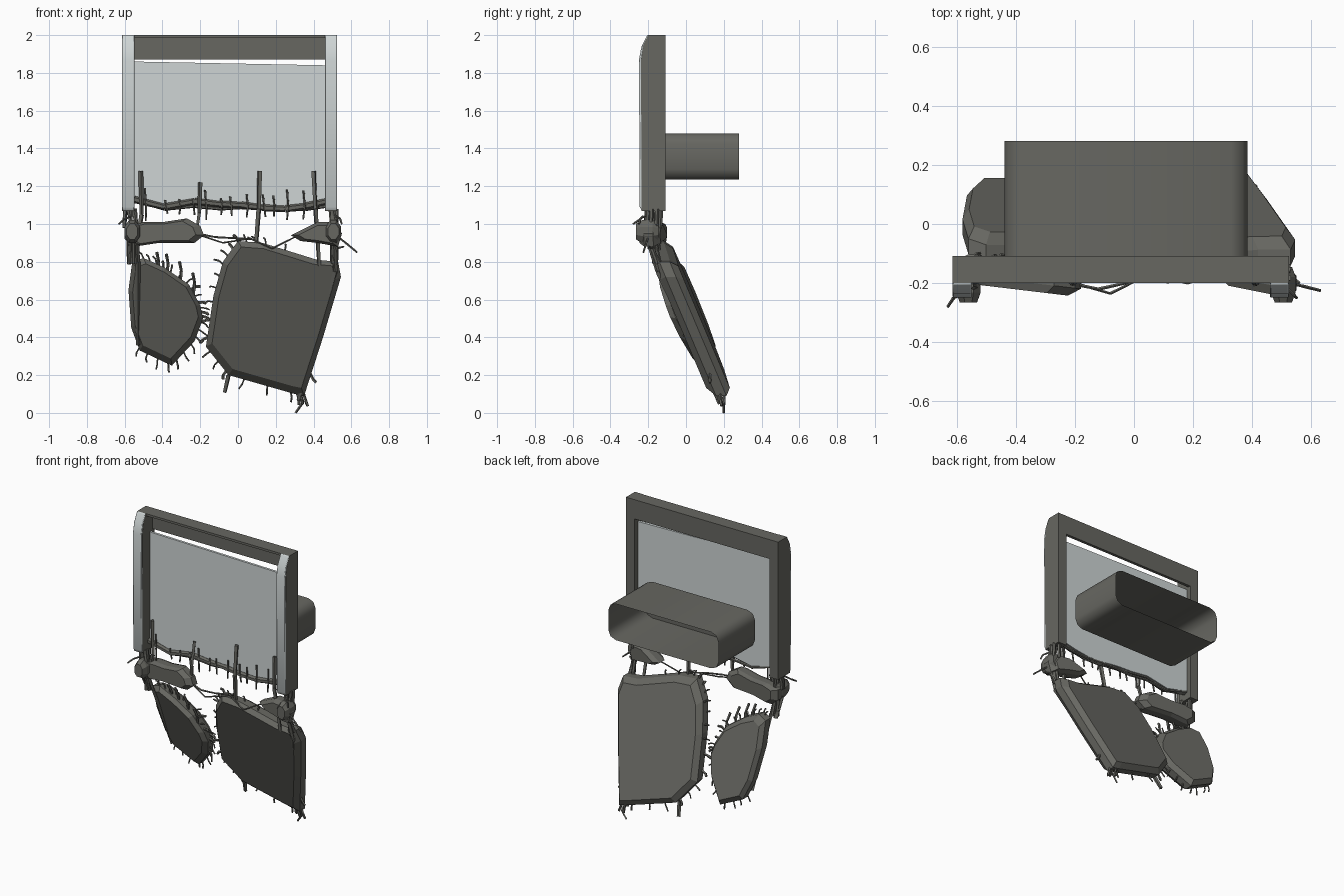
import bpy, bmesh, math, random
from mathutils import Vector, Matrix

if "Cube" in bpy.data.objects:
    bpy.data.objects.remove(bpy.data.objects["Cube"])

random.seed(4)


def material(name, col):
    m = bpy.data.materials.new(name)
    m.diffuse_color = (*col, 1)
    m.use_nodes = True
    m.node_tree.nodes["Principled BSDF"].inputs["Base Color"].default_value = m.diffuse_color
    return m


DARK = material("dark grey metal", (0.135, 0.135, 0.12))
LIGHT = material("pale grey screen", (0.62, 0.665, 0.665))


def finish(name, bm, mat, smooth=False):
    bmesh.ops.recalc_face_normals(bm, faces=bm.faces[:])
    me = bpy.data.meshes.new(name)
    bm.to_mesh(me)
    bm.free()
    me.materials.append(mat)
    ob = bpy.data.objects.new(name, me)
    bpy.context.collection.objects.link(ob)
    if smooth:
        bpy.context.view_layer.objects.active = ob
        ob.select_set(True)
        bpy.ops.object.shade_smooth_by_angle(angle=math.radians(50))
        ob.select_set(False)
    return ob


def prism(name, pts, shift, mat, smooth=False, open_back=False):
    """Extrude a closed 3D polygon along shift."""
    bm = bmesh.new()
    f = bm.faces.new([bm.verts.new(p) for p in pts])
    r = bmesh.ops.extrude_face_region(bm, geom=[f])
    bmesh.ops.translate(bm, vec=shift, verts=[v for v in r["geom"] if isinstance(v, bmesh.types.BMVert)])
    if open_back:
        bmesh.ops.delete(bm, geom=[f for f in bm.faces if len(f.verts) > 4 and f.calc_center_median().y > .1],
                         context="FACES_ONLY")
    return finish(name, bm, mat, smooth)


def box(name, lo, hi, mat):
    x0, y0, z0 = lo
    x1, y1, z1 = hi
    return prism(name, [(x0, y0, z0), (x1, y0, z0), (x1, y0, z1), (x0, y0, z1)], (0, y1 - y0, 0), mat)


def slab(name, outline, ymid, th, inset=0.88):
    """Bevelled broken plate: (x, z) outline lying on the surface y = ymid(x, z)."""
    bm = bmesh.new()
    n = len(outline)
    cx = sum(p[0] for p in outline) / n
    cz = sum(p[1] for p in outline) / n
    rings = []
    for s, d in ((inset, -0.5), (1, -0.22), (1, 0.22), (inset, 0.5)):
        ring = []
        for x, z in outline:
            x, z = cx + (x - cx) * s, cz + (z - cz) * s
            ring.append(bm.verts.new((x, ymid(x, z) + d * th, z)))
        rings.append(ring)
    for a, b in zip(rings, rings[1:]):
        for i in range(n):
            j = (i + 1) % n
            bm.faces.new((a[i], a[j], b[j], b[i]))
    bm.faces.new(rings[0])
    bm.faces.new(rings[-1])
    return finish(name, bm, DARK)


def rods(name, paths, sides=5):
    """Thin bars along lists of points: [(points, radius), ...]."""
    bm = bmesh.new()
    for pts, r in paths:
        for a, b in zip(pts, pts[1:]):
            a, b = Vector(a), Vector(b)
            d = b - a
            m = Matrix.Translation((a + b) / 2) @ d.to_track_quat("Z", "Y").to_matrix().to_4x4()
            bmesh.ops.create_cone(bm, cap_ends=True, segments=sides, radius1=r, radius2=r * 0.85,
                                  depth=d.length, matrix=m)
    return finish(name, bm, DARK)


def edge_spikes(name, outline, ymid, count, keep):
    """Torn reinforcement stubs pointing out of a plate's edge."""
    n = len(outline)
    cx = sum(p[0] for p in outline) / n
    cz = sum(p[1] for p in outline) / n
    out = []
    for k in range(count):
        t = k / count * n
        i = int(t)
        (x0, z0), (x1, z1) = outline[i], outline[(i + 1) % n]
        x, z = x0 + (x1 - x0) * (t - i), z0 + (z1 - z0) * (t - i)
        if not keep(x, z):
            continue
        d = Vector((x - cx, 0, z - cz)).normalized()
        a = Vector((x, ymid(x, z) + random.uniform(-.02, .02), z))
        mid = a + d * 0.025
        tip = mid + d * random.uniform(.01, .025) + Vector((random.uniform(-.012, .012), random.uniform(-.01, .01), -.008))
        out.append(([a - d * 0.02, mid, tip], random.choice((.005, .006, .009))))
    rods(name, out)


# Frame: posts with pale front trims, sloping back at the top
for side, x0 in (("left", -0.613), ("right", 0.46)):
    prism(side + "_post", [(x0, -.108, 1.07), (x0, -.235, 1.07), (x0, -.238, 1.87), (x0, -.225, 1.95),
                           (x0, -.2, 2), (x0, -.108, 2)], (.064, 0, 0), DARK)
    trim = prism(side + "_trim", [(x0, -.232, 1.07), (x0, -.245, 1.09), (x0, -.249, 1.87), (x0, -.236, 1.94),
                                  (x0, -.205, 2), (x0, -.196, 2), (x0, -.225, 1.94), (x0, -.236, 1.87)],
                 (.064, 0, 0), LIGHT, True)
    b = trim.modifiers.new("soft", "BEVEL")
    b.width, b.segments, b.limit_method = 0.006, 2, "ANGLE"
    b.angle_limit = math.radians(50)
box("top_rail", (-.55, -.128, 1.87), (.47, -.108, 2), DARK)
box("top_cap", (-.55, -.2, 1.985), (.47, -.125, 2), DARK)

# Screen with a torn lower edge
tear = [(-.55, 1.13), (-.39, 1.09), (-.23, 1.12), (-.1, 1.105), (.02, 1.10), (.14, 1.085), (.25, 1.08),
        (.36, 1.095), (.47, 1.12)]
prism("screen", [(x, -.158, z) for x, z in tear] + [(.47, -.158, 1.84), (-.55, -.158, 1.86)], (0, .016, 0), LIGHT)
rods("torn_edge", [([(x, -.165, z) for x, z in tear], .019),
                   ([(x, -.15, z - .015 + .012 * math.sin(9 * x)) for x, z in tear], .01)], 6)

# Rear housing: sleeve with cut corners, open at the back
hx, hz, r = 0.411, 0.1225, 0.055
section = []
for k, (sx, sz) in enumerate(((1, 1), (-1, 1), (-1, -1), (1, -1))):
    for s in range(3):
        a = math.radians(90 * k + 45 * s)
        section.append((-.0275 + sx * (hx - r) + r * math.cos(a), -.11, 1.3575 + sz * (hz - r) + r * math.sin(a)))
prism("rear_housing", section, (0, .391, 0), DARK, True, open_back=True)


# Hanging broken plates, each slightly turned
def hang(x, z):
    return -0.125 + (0.85 - z) * 0.415


def hang_left(x, z):
    return hang(x, z) - .2 * (x + .42)


def hang_right(x, z):
    return hang(x, z) - .03 * (x - .22)


left = [(-.56, .8), (-.5, .82), (-.39, .77), (-.26, .68), (-.2, .57), (-.185, .5), (-.23, .38), (-.35, .25),
        (-.52, .33), (-.565, .45), (-.58, .65)]
right = [(0, .91), (.13, .9), (.42, .81), (.53, .8), (.545, .72), (.45, .4), (.35, .09), (.3, .1), (-.05, .2),
         (-.17, .35), (-.13, .62), (-.08, .8)]
slab("left_hanging_plate", left, hang_left, .12)
slab("right_hanging_plate", right, hang_right, .125, .91)
edge_spikes("left_plate_spikes", left, hang_left, 34, lambda x, z: x > -.53)
edge_spikes("right_plate_spikes", right, hang_right, 34, lambda x, z: x < .34 or z < .3)

# Broken chunks between frame and plates, with knuckles at the outer ends
chunk_l = [(-.6, .99), (-.52, 1.01), (-.4, 1.01), (-.27, 1.03), (-.2, .99), (-.18, .94), (-.23, .9), (-.42, .9),
           (-.55, .88), (-.6, .92)]
chunk_r = [(.28, .94), (.34, .97), (.42, 1.01), (.51, 1.01), (.55, .95), (.53, .88), (.42, .9), (.33, .91)]
slab("left_chunk", chunk_l, lambda x, z: -.165 - .12 * (x + .45), .1, .8)
slab("right_chunk", chunk_r, lambda x, z: -.17 - .2 * (x - .4), .11, .72)
for side, cx in (("left", -.56), ("right", .505)):
    ring = [(cx + .045 * math.cos(a * math.pi / 4 + .4), .96 + .065 * math.sin(a * math.pi / 4 + .4)) for a in range(8)]
    slab(side + "_knuckle", ring, lambda x, z: -.205, .12, .7)

# Thick bars running over the tear and down the plates
rods("long_bars", [
    ([(-.515, -.18, 1.28), (-.51, -.18, 1.05), (-.535, -.19, .9), (-.53, -.15, .8), (-.53, .05, .36)], .013),
    ([(-.2, -.18, 1.22), (-.205, -.2, 1.06), (-.215, -.19, .99)], .012),
    ([(.115, -.18, 1.28), (.11, -.19, 1.08), (.095, -.16, .88)], .014),
    ([(.4, -.18, 1.28), (.41, -.2, 1.08), (.43, -.16, .78)], .013),
    ([(.5, -.2, 1.08), (.505, -.21, .95), (.515, -.15, .75), (.41, .03, .37), (.32, .17, .07)], .014),
    ([(.32, .17, .12), (.34, .2, .05), (.305, .2, 0)], .007),
    ([(-.05, .14, .2), (-.07, .18, .11)], .013),
], 4)

# Joint bundles on both sides
bundle = []
for cx in (-.575, .495):
    for k in range(6):
        x, y = cx + random.uniform(-.03, .03), random.uniform(-.235, -.13)
        bundle.append(([(x, y, 1.08), (x + random.uniform(-.02, .02), y - .005, .98)], .012))
    for k in range(6):
        x = cx + random.uniform(-.005, .06 if cx < 0 else .03)
        bundle.append(([(x, random.uniform(-.22, -.16), .93), (x, random.uniform(-.17, -.12), .79)], .011))
rods("joint_bundles", bundle)

# Small stubs along the tear
stubs = []
for k in range(13):
    x = -.48 + k * .075 + random.uniform(-.02, .02)
    up = random.uniform(.02, .09)
    stubs.append(([(x, -.175, 1.1 + up), (x + .006, -.18, 1.1), (x + random.uniform(-.015, .015), -.175, 1.07 - up * .6)], .006))
for k, (x, z) in enumerate(((-.43, .85), (-.38, .84), (-.31, .8), (-.24, .74))):
    stubs.append(([(x, -.13, z), (x + .01, -.11, z - .05), (x + .005, -.09, z - .12)], .009))
rods("tear_stubs", stubs)

# Loose wires
rods("loose_wires", [
    ([(-.22, -.2, .95), (-.12, -.22, .93), (-.03, -.2, .925), (.07, -.15, .92)], .006),
    ([(-.2, -.2, .94), (-.08, -.235, .9), (.05, -.17, .92)], .005),
    ([(.05, -.17, .93), (.18, -.2, .87), (.3, -.16, .93)], .005),
    ([(.53, -.2, .93), (.57, -.21, .9), (.63, -.225, .85)], .006),
    ([(-.57, -.23, 1.04), (-.61, -.25, 1.02), (-.63, -.28, 1.0)], .006),
    ([(.5, -.2, 1.05), (.54, -.24, 1.03), (.55, -.25, 1.0)], .006),
    ([(.52, -.17, .87), (.56, -.2, .88)], .006),
])
